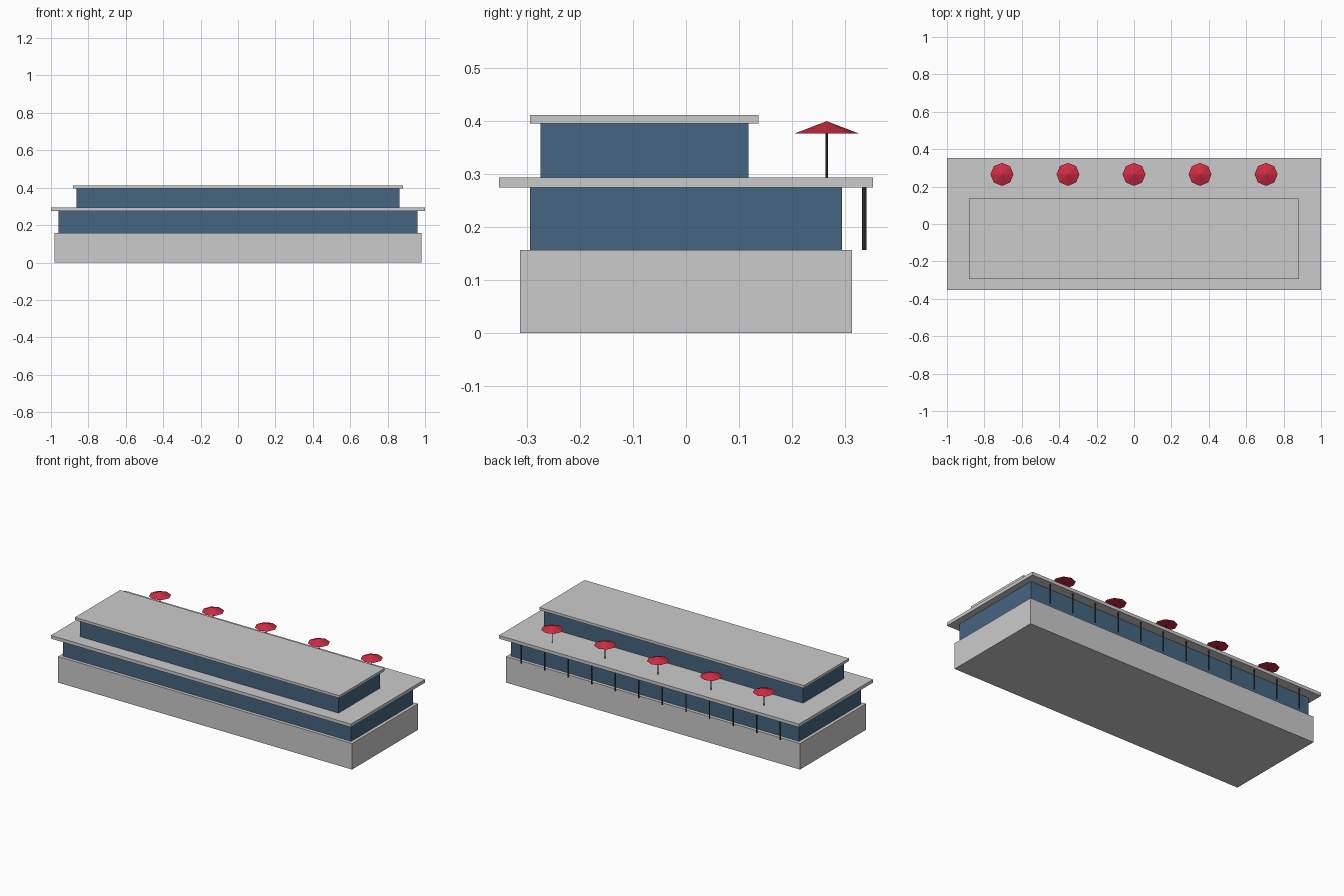
import bpy

if "Cube" in bpy.data.objects:
    bpy.data.objects.remove(bpy.data.objects["Cube"])


def material(name, color):
    m = bpy.data.materials.new(name)
    m.diffuse_color = (*color, 1)
    m.use_nodes = True
    m.node_tree.nodes["Principled BSDF"].inputs["Base Color"].default_value = m.diffuse_color
    return m


GLASS = material("blue_glass", (0.06, 0.13, 0.22))
METAL = material("dark_metal", (0.05, 0.05, 0.055))
FABRIC = material("red_fabric", (0.62, 0.025, 0.055))


def finish(name, mat):
    ob = bpy.context.object
    ob.name = name
    if mat:
        ob.data.materials.append(mat)
    return ob


def box(name, half_x, y0, y1, z0, z1, mat=None):
    bpy.ops.mesh.primitive_cube_add(size=1, location=(0, (y0 + y1) / 2, (z0 + z1) / 2))
    ob = finish(name, mat)
    ob.scale = (2 * half_x, y1 - y0, z1 - z0)
    bpy.ops.object.transform_apply(location=False, rotation=False, scale=True)


def post(name, x, y, z0, z1, radius, mat):
    bpy.ops.mesh.primitive_cylinder_add(vertices=8, radius=radius, depth=z1 - z0,
                                        location=(x, y, (z0 + z1) / 2))
    finish(name, mat)


# Stacked storeys and slabs
box("base", 0.98, -0.3137, 0.3137, 0, 0.157)
box("lower_storey", 0.961, -0.294, 0.294, 0.157, 0.2745, GLASS)
box("terrace_slab", 1.0, -0.353, 0.353, 0.2745, 0.294)
box("upper_storey", 0.863, -0.2745, 0.1176, 0.294, 0.396, GLASS)
box("roof_slab", 0.882, -0.294, 0.137, 0.396, 0.4118)

# Row of columns under the rear terrace edge
for i in range(12):
    post(f"column_{i + 1}", (i - 5.5) * 0.157, 0.3365, 0.157, 0.2745, 0.004, METAL)

# Parasols on the terrace
for i in range(5):
    x, y = (i - 2) * 0.353, 0.2655
    post(f"parasol_pole_{i + 1}", x, y, 0.294, 0.382, 0.0024, METAL)
    bpy.ops.mesh.primitive_cone_add(vertices=8, radius1=0.0615, radius2=0, depth=0.0235,
                                    location=(x, y, 0.3883))
    finish(f"parasol_canopy_{i + 1}", FABRIC)
